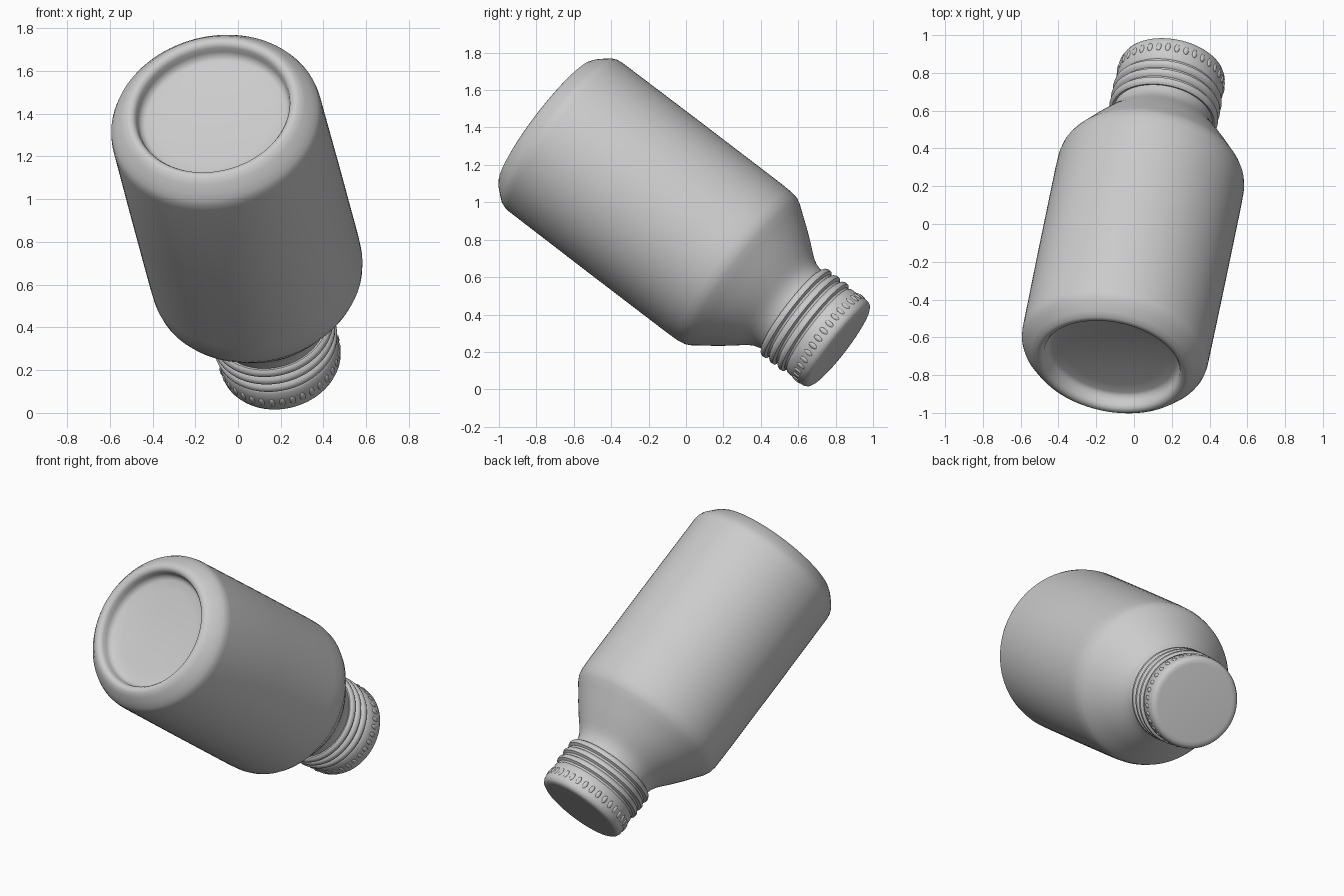
import bpy, bmesh, math
from mathutils import Vector

cube = bpy.data.objects.get("Cube")
if cube:
    bpy.data.objects.remove(cube)

# Tilted bottle axis, running from base to cap
CENTRE = Vector((0.035, 0, 0.857))
AXIS = Vector((0.163, 0.784, -0.599)).normalized()
TURN = AXIS.to_track_quat('Z', 'Y')
SIDES = 96

grey = bpy.data.materials.new("plain grey")
grey.use_nodes = True
grey.diffuse_color = (0.6, 0.6, 0.6, 1)
grey.node_tree.nodes["Principled BSDF"].inputs["Base Color"].default_value = (0.6, 0.6, 0.6, 1)


def finish(name, bm, angle):
    bmesh.ops.recalc_face_normals(bm, faces=bm.faces)
    mesh = bpy.data.meshes.new(name)
    bm.to_mesh(mesh)
    bm.free()
    mesh.materials.append(grey)
    obj = bpy.data.objects.new(name, mesh)
    bpy.context.collection.objects.link(obj)
    obj.location = CENTRE
    obj.rotation_mode = 'QUATERNION'
    obj.rotation_quaternion = TURN
    bpy.ops.object.select_all(action='DESELECT')
    bpy.context.view_layer.objects.active = obj
    obj.select_set(True)
    bpy.ops.object.shade_smooth_by_angle(angle=math.radians(angle))
    return obj


def lathe(name, profile, angle=45):
    """Spin (radius, height) points around the bottle axis."""
    bm = bmesh.new()
    verts = [bm.verts.new((r, 0, t)) for r, t in profile]
    edges = [bm.edges.new(pair) for pair in zip(verts, verts[1:])]
    bmesh.ops.spin(bm, geom=verts + edges, cent=(0, 0, 0), axis=(0, 0, 1),
                   angle=math.tau, steps=SIDES, use_duplicate=False)
    bmesh.ops.remove_doubles(bm, verts=bm.verts, dist=0.0005)
    return finish(name, bm, angle)


# Body: dished base, rounded foot, straight wall, sloping shoulder, neck
lathe("bottle_body", [
    (0, -0.855), (0.15, -0.86), (0.27, -0.87), (0.33, -0.876), (0.35, -0.885),
    (0.36, -0.91), (0.365, -0.935), (0.375, -0.95), (0.392, -0.957), (0.41, -0.953),
    (0.435, -0.934), (0.465, -0.9), (0.485, -0.875), (0.496, -0.85), (0.5, -0.82),
    (0.502, -0.3), (0.502, 0.25), (0.5, 0.33), (0.493, 0.37), (0.478, 0.4),
    (0.45, 0.438), (0.4, 0.508), (0.35, 0.573), (0.315, 0.615), (0.292, 0.645),
    (0.275, 0.675), (0.265, 0.71), (0.262, 0.78)])

# Cap: open lip, rolled thread ridges, plain skirt, rounded flat end
cap = [(0.255, 0.735), (0.275, 0.728)]
for ridge in range(3):
    start = 0.735 + ridge * 0.058
    cap += [(0.285, start), (0.292, start + 0.014), (0.29, start + 0.028),
            (0.274, start + 0.038), (0.272, start + 0.05)]
cap += [(0.28, 0.91), (0.283, 0.96), (0.285, 1.0), (0.283, 1.02),
        (0.275, 1.037), (0.26, 1.046), (0.24, 1.048), (0, 1.046)]
lathe("screw_cap", cap)

# Grip: ring of small raised ribs near the end of the cap
bm = bmesh.new()
RIBS = 36
for i in range(RIBS):
    a = math.tau * i / RIBS
    made = bmesh.ops.create_uvsphere(bm, u_segments=10, v_segments=6, radius=1)["verts"]
    bmesh.ops.scale(bm, verts=made, vec=(0.007, 0.014, 0.026))
    bmesh.ops.translate(bm, verts=made, vec=(0.283, 0, 0.975))
    for v in made:
        x, y = v.co.x, v.co.y
        v.co.x = x * math.cos(a) - y * math.sin(a)
        v.co.y = x * math.sin(a) + y * math.cos(a)
finish("cap_grip_ribs", bm, 60)
